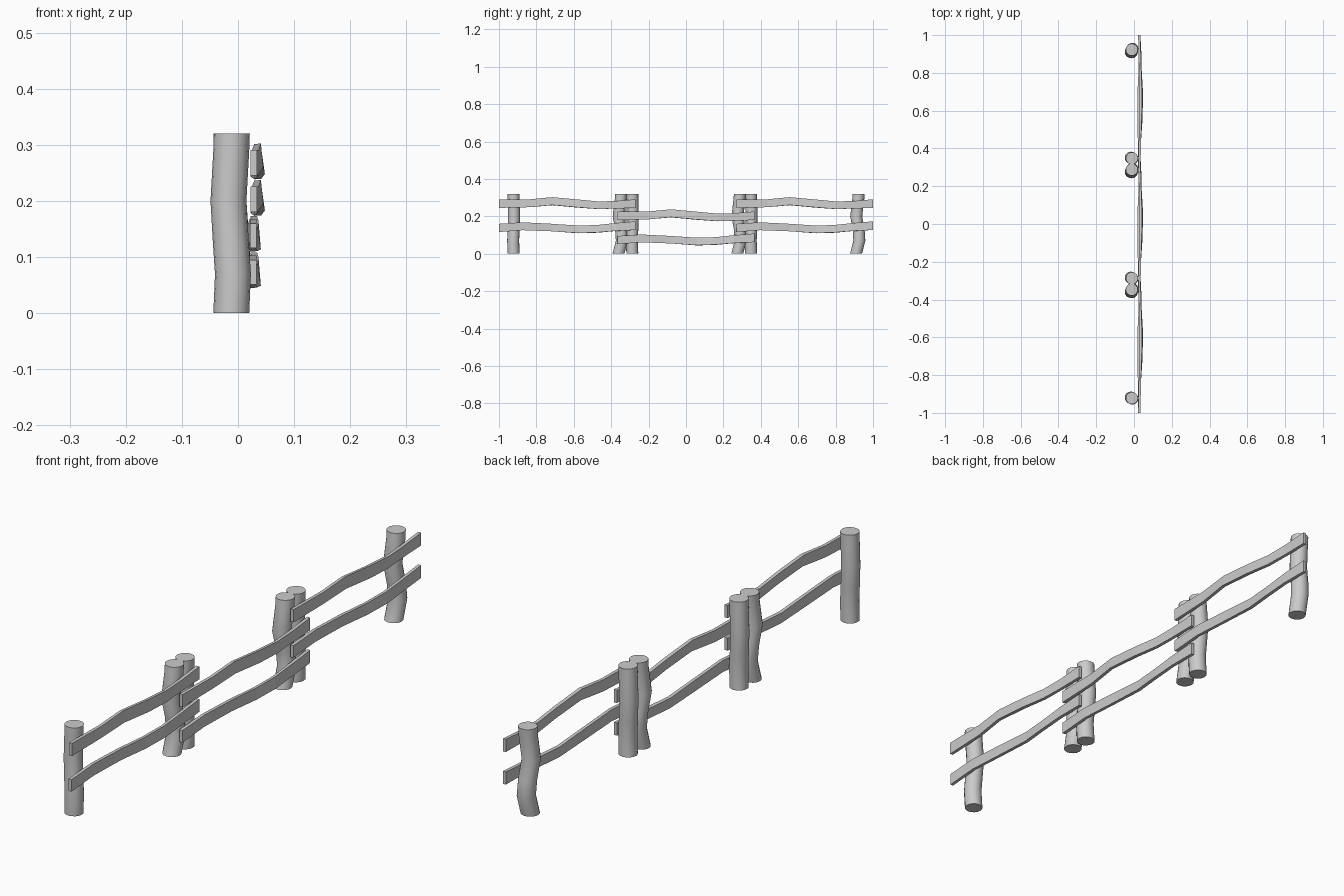
import bpy, bmesh, math
from mathutils import Vector

cube = bpy.data.objects.get("Cube")
if cube:
    bpy.data.objects.remove(cube, do_unlink=True)

grey = bpy.data.materials.new("plain grey")
grey.use_nodes = True
grey.diffuse_color = (0.6, 0.6, 0.6, 1)
grey.node_tree.nodes["Principled BSDF"].inputs["Base Color"].default_value = (0.6, 0.6, 0.6, 1)


def loft(name, rings, smooth=False):
    """Skin a closed tube through rings of points and cap both ends."""
    bm = bmesh.new()
    loops = [[bm.verts.new(p) for p in ring] for ring in rings]
    for a, b in zip(loops, loops[1:]):
        for i in range(len(a)):
            j = (i + 1) % len(a)
            bm.faces.new((a[i], a[j], b[j], b[i]))
    bm.faces.new(loops[0][::-1])
    bm.faces.new(loops[-1])
    bmesh.ops.recalc_face_normals(bm, faces=bm.faces)
    mesh = bpy.data.meshes.new(name)
    bm.to_mesh(mesh)
    bm.free()
    mesh.materials.append(grey)
    obj = bpy.data.objects.new(name, mesh)
    bpy.context.collection.objects.link(obj)
    if smooth:
        bpy.ops.object.select_all(action="DESELECT")
        obj.select_set(True)
        bpy.context.view_layer.objects.active = obj
        bpy.ops.object.shade_smooth_by_angle(angle=math.radians(40))


def post(name, y, path, sides=16, radius=0.032):
    # path: x shift, y shift, height
    turns = [2 * math.pi * i / sides for i in range(sides)]
    loft(name, [[(-0.012 + dx + radius * math.cos(t), y + dy + radius * math.sin(t), z)
                 for t in turns] for dx, dy, z in path], smooth=True)


def rail(name, y, drop, path, thick=0.012):
    # path: y, x, z, board height, twist in degrees
    rings = []
    for py, px, pz, height, twist in path:
        a = math.radians(twist)
        out = Vector((math.cos(a), 0, math.sin(a))) * thick / 2
        up = Vector((-math.sin(a), 0, math.cos(a))) * height / 2
        c = Vector((px, y + py, pz - drop))
        rings.append([c - out - up, c + out - up, c + out + up, c - out + up])
    loft(name, rings)


straight_path = [(0, 0, 0), (0.003, -0.002, 0.07), (-0.001, 0, 0.13),
                 (-0.005, 0.003, 0.2), (0, 0, 0.29), (0.001, 0, 0.32)]
bent_path = [(0, -0.014, 0), (0.003, 0.004, 0.07), (0, 0, 0.13),
             (-0.005, -0.013, 0.2), (0, -0.002, 0.29), (0, 0, 0.32)]
upper_path = [(-0.365, 0.028, 0.268, 0.046, 0), (-0.2, 0.031, 0.27, 0.042, 0),
              (-0.08, 0.037, 0.281, 0.042, 6), (0.06, 0.039, 0.268, 0.042, 8),
              (0.17, 0.034, 0.259, 0.04, 4), (0.26, 0.03, 0.262, 0.04, 0),
              (0.365, 0.028, 0.268, 0.046, 0)]
lower_path = [(-0.365, 0.027, 0.138, 0.044, 0), (-0.24, 0.027, 0.147, 0.042, 0),
              (-0.08, 0.024, 0.14, 0.04, 0), (0.06, 0.026, 0.13, 0.04, 6),
              (0.16, 0.032, 0.133, 0.04, 8), (0.26, 0.032, 0.143, 0.042, 4),
              (0.365, 0.028, 0.15, 0.046, 0)]

# Three overlapping panels, the middle one with lower rails
for side, y, drop in (("front", -0.635, 0), ("middle", 0, 0.065), ("back", 0.635, 0)):
    post(side + "_straight_post", y - 0.287, straight_path)
    post(side + "_bent_post", y + 0.288, bent_path)
    rail(side + "_upper_rail", y, drop, upper_path)
    rail(side + "_lower_rail", y, drop, lower_path)
